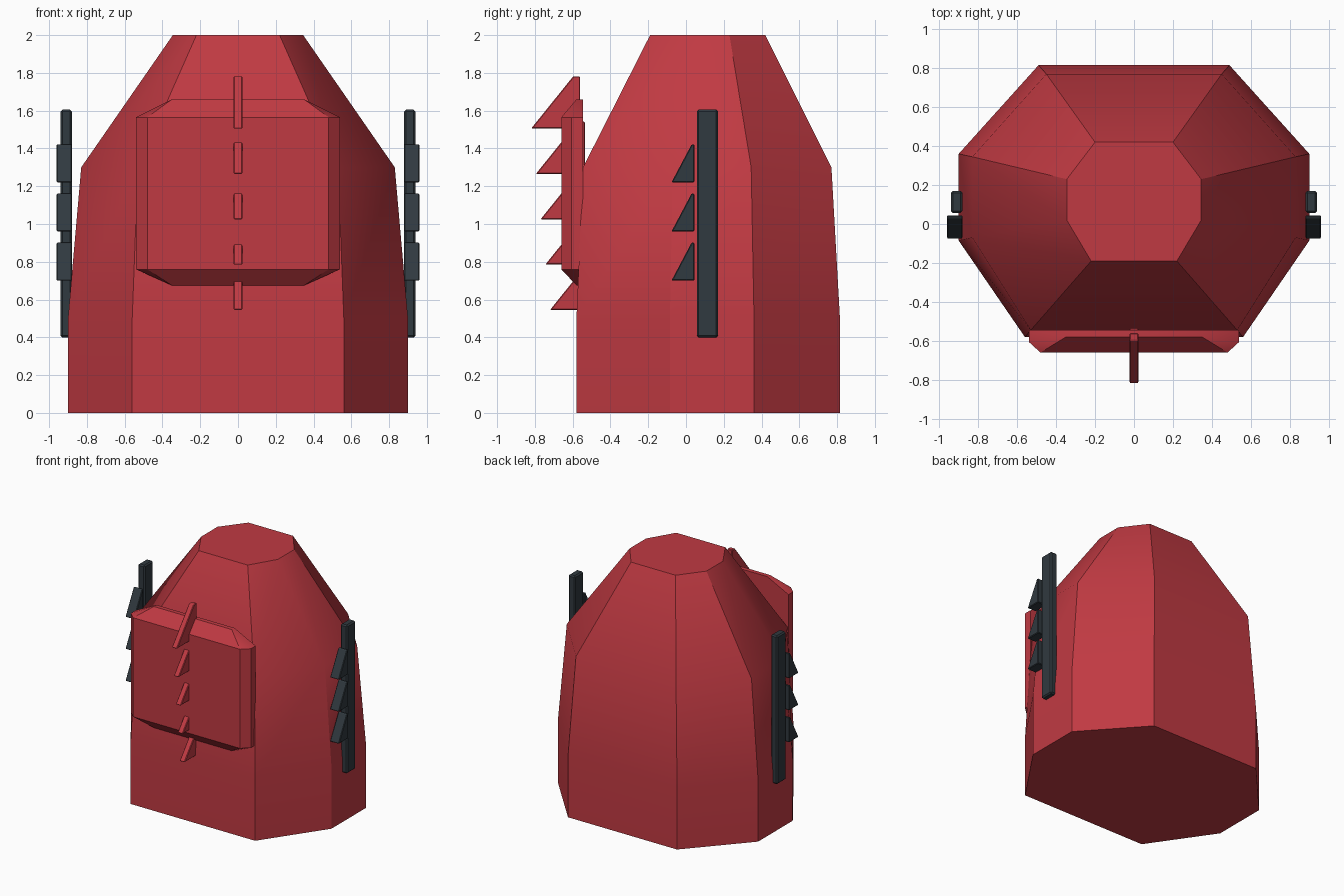
import bpy, bmesh, math
from mathutils import Vector

cube = bpy.data.objects.get("Cube")
if cube:
    bpy.data.objects.remove(cube, do_unlink=True)


def make_material(name, rgb):
    mat = bpy.data.materials.new(name)
    mat.use_nodes = True
    colour = (*rgb, 1)
    mat.diffuse_color = colour
    mat.node_tree.nodes["Principled BSDF"].inputs["Base Color"].default_value = colour
    return mat


red = make_material("red shell", (0.53, 0.042, 0.055))
slate = make_material("dark slate", (0.03, 0.041, 0.05))


def finish(name, bm, mat, bevel=0, smooth=True):
    bmesh.ops.recalc_face_normals(bm, faces=bm.faces)
    if bevel:
        bmesh.ops.bevel(bm, geom=bm.edges[:], offset=bevel, segments=1, affect='EDGES')
    mesh = bpy.data.meshes.new(name)
    bm.to_mesh(mesh)
    bm.free()
    mesh.materials.append(mat)
    obj = bpy.data.objects.new(name, mesh)
    bpy.context.collection.objects.link(obj)
    if smooth:
        bpy.ops.object.select_all(action='DESELECT')
        obj.select_set(True)
        bpy.context.view_layer.objects.active = obj
        bpy.ops.object.shade_smooth_by_angle(angle=math.radians(30))
    return obj


def extrude_profile(name, profile, x0, x1, mat, bevel):
    """Prism along x from a (y, z) outline."""
    bm = bmesh.new()
    face = bm.faces.new([bm.verts.new((x0, y, z)) for y, z in profile])
    out = bmesh.ops.extrude_face_region(bm, geom=[face])
    moved = [v for v in out["geom"] if isinstance(v, bmesh.types.BMVert)]
    bmesh.ops.translate(bm, verts=moved, vec=Vector((x1 - x0, 0, 0)))
    return finish(name, bm, mat, bevel, smooth=False)


# Octagonal body lofted through four levels; each lists its right half front to back
base = [(0.56, -0.58), (0.90, -0.085), (0.90, 0.36), (0.49, 0.815)]
shoulder = [(0.53, -0.545), (0.83, -0.07), (0.83, 0.345), (0.45, 0.77)]
crown = [(0.22, -0.19), (0.345, 0.02), (0.345, 0.23), (0.20, 0.42)]

bm = bmesh.new()
rings = []
for z, half in [(0, base), (0.5, base), (1.3, shoulder), (2, crown)]:
    loop = half + [(-x, y) for x, y in reversed(half)]
    rings.append([bm.verts.new((x, y, z)) for x, y in loop])
for low, high in zip(rings, rings[1:]):
    for i in range(len(low)):
        j = (i + 1) % len(low)
        bm.faces.new((low[i], low[j], high[j], high[i]))
bm.faces.new(rings[0])
bm.faces.new(rings[-1])
finish("body", bm, red)

# Front pocket: chamfered block
bm = bmesh.new()
for s in (-1, 1):
    for z in (0.76, 1.565):
        for x, y in [(0.48, -0.66), (0.54, -0.605), (0.54, -0.545)]:
            bm.verts.new((s * x, y, z))
    for z in (0.675, 1.66):
        for y in (-0.58, -0.545):
            bm.verts.new((s * 0.35, y, z))
bmesh.ops.convex_hull(bm, input=bm.verts[:])
bmesh.ops.dissolve_limit(bm, angle_limit=0.02, verts=bm.verts[:], edges=bm.edges[:])
finish("front_pocket", bm, red)

# Row of fins down the front
for i in range(5):
    dy, dz = 0.025 * i, -0.24 * i
    fin = [(-0.82, 1.505), (-0.597, 1.782), (-0.56, 1.782), (-0.56, 1.505)]
    extrude_profile(f"front_fin_{i + 1}", [(y + dy, z + dz) for y, z in fin],
                    -0.023, 0.023, red, 0.005)

# Side bars with three teeth each
for side, s in (("left", 1), ("right", -1)):
    bar = [(0.057, 0.4), (0.17, 0.4), (0.17, 1.605), (0.057, 1.605)]
    extrude_profile(f"{side}_bar", bar, s * 0.88, s * 0.94, slate, 0.01)
    for i in range(3):
        z = 0.7 + 0.26 * i
        tooth = [(-0.077, z), (0.03, z + 0.202), (0.044, z + 0.202), (0.044, z)]
        extrude_profile(f"{side}_tooth_{i + 1}", tooth, s * 0.88, s * 0.96, slate, 0.005)
